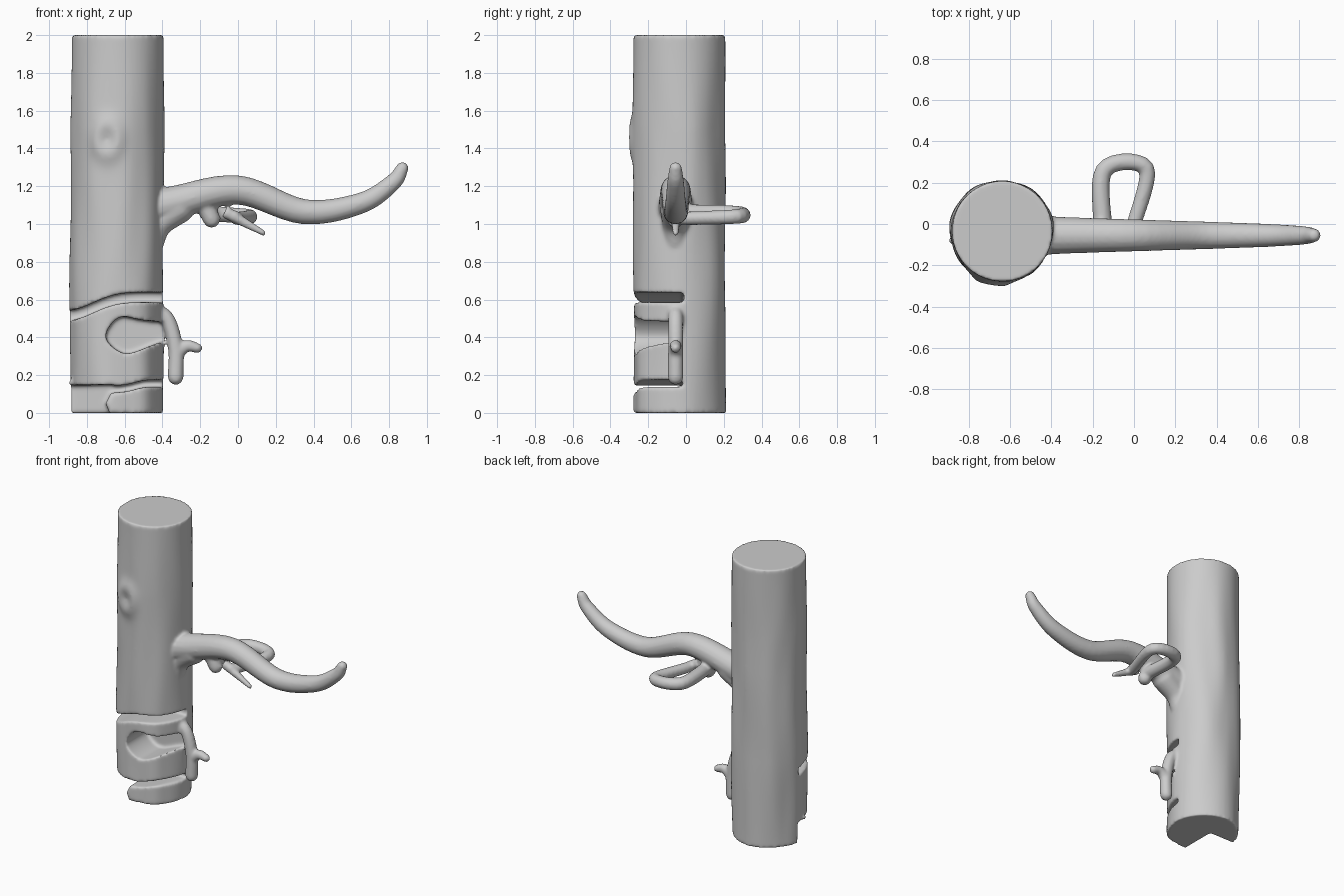
import bpy, bmesh, math
from mathutils import Vector, noise

if "Cube" in bpy.data.objects:
    bpy.data.objects.remove(bpy.data.objects["Cube"])

CX, CY, R = -0.637, -0.035, 0.243      # trunk axis and radius
LIMB_Y = -0.055                        # limbs grow in this plane


def obj_from_bm(name, bm):
    bmesh.ops.recalc_face_normals(bm, faces=bm.faces)
    me = bpy.data.meshes.new(name)
    bm.to_mesh(me)
    bm.free()
    ob = bpy.data.objects.new(name, me)
    bpy.context.collection.objects.link(ob)
    return ob


def loft(name, rings):
    """Skin a list of point rings and cap both ends."""
    bm = bmesh.new()
    vs = [[bm.verts.new(p) for p in r] for r in rings]
    n = len(vs[0])
    for a, b in zip(vs, vs[1:]):
        for i in range(n):
            bm.faces.new((a[i], a[(i + 1) % n], b[(i + 1) % n], b[i]))
    bm.faces.new(vs[0][::-1])
    bm.faces.new(vs[-1])
    return obj_from_bm(name, bm)


def spline(pts, steps=7):
    """Catmull-Rom curve through the points."""
    P = [2 * pts[0] - pts[1]] + pts + [2 * pts[-1] - pts[-2]]
    out = []
    for a, b, c, d in zip(P, P[1:], P[2:], P[3:]):
        for s in range(steps):
            t = s / steps
            out.append(0.5 * (2 * b + (c - a) * t + (2 * a - 5 * b + 4 * c - d) * t * t
                              + (3 * b - a - 3 * c + d) * t ** 3))
    return out + [pts[-1]]


def limb(name, r0, r1, *pts, sides=16):
    """Round-ended limb through (x, z) or (x, y, z) points, tapering r0 to r1."""
    pos = spline([Vector(p) if len(p) == 3 else Vector((p[0], LIMB_Y, p[1])) for p in pts])
    last = len(pos) - 1
    u = (pos[1] - pos[0]).orthogonal()
    rings = []

    def ring(c, t, r):
        w = t.cross(u)
        rings.append([c + r * (math.cos(k) * u + math.sin(k) * w)
                      for k in (math.tau * j / sides for j in range(sides))])
    for i, c in enumerate(pos):
        t = (pos[min(i + 1, last)] - pos[max(i - 1, 0)]).normalized()
        u = (u - t * u.dot(t)).normalized()
        r = r0 + (r1 - r0) * i / last
        ring(c, t, r)
    for q in (1.1, 0.7, 0.3):
        ring(c + t * r * math.cos(q), t, r * math.sin(q))
    return loft(name, rings)


def cutter(name, outline, depth):
    """Front-facing (x, z) outline pushed back to y = depth."""
    ob = loft(name, [[(p[0], y, p[1]) for p in outline] for y in (-0.6, depth)])
    ob.hide_render = True
    return ob


def slot(name, half, depth, *pts):
    """Groove cutter of constant height following a curve."""
    line = spline([Vector(p) for p in pts])
    up = Vector((0, half))
    return cutter(name, [p + up for p in line] + [p - up for p in reversed(line)], depth)


def bake(ob):
    dg = bpy.context.evaluated_depsgraph_get()
    me = bpy.data.meshes.new_from_object(ob.evaluated_get(dg))
    ob.modifiers.clear()
    ob.data = me


def trunk_point(a, z):
    """Slightly lumpy column with an oval knot on the front."""
    d = Vector((math.cos(a), math.sin(a), 0))
    fade = min(1, (2 - z) * 2)
    r = R + 0.012 * fade * (noise.noise(Vector((d.x * 1.8, d.y * 1.8, z * 1.6)))
                            + max(0, -d.x) * math.exp(-((z - 0.75) / 0.4) ** 2))
    if d.y < 0:
        e = math.hypot((CX + r * d.x + 0.69) / 0.075, (z - 1.45) / 0.11)
        r += 0.02 * math.exp(-((e - 0.7) / 0.5) ** 2)
    return Vector((CX, CY, z)) + r * d


# trunk
trunk = loft("tree_trunk", [[trunk_point(math.tau * i / 80, k / 40) for i in range(80)] for k in range(81)])

# carved openings in the lower front
cutters = [
    slot("upper_groove", 0.026, -0.01, (-0.95, 0.5), (-0.83, 0.53), (-0.62, 0.605), (-0.3, 0.61)),
    slot("lower_groove", 0.018, -0.015, (-0.75, 0.12), (-0.6, 0.13), (-0.48, 0.155), (-0.3, 0.153)),
    cutter("missing_corner", [(-0.95, 0.145), (-0.65, 0.15), (-0.7, 0.05), (-0.64, -0.1), (-0.95, -0.1)], -0.015),
    cutter("window", spline([Vector(p) for p in ((-0.3, 0.47), (-0.5, 0.49), (-0.63, 0.505), (-0.7, 0.4),
                                                 (-0.6, 0.315), (-0.45, 0.36), (-0.3, 0.42))]), -0.035),
]
for c in cutters:
    m = trunk.modifiers.new("cut", "BOOLEAN")
    m.operation, m.solver, m.object = "DIFFERENCE", "EXACT", c
bake(trunk)
for c in cutters:
    bpy.data.objects.remove(c)

# upper limbs
parts = [
    limb("main_branch", 0.1, 0.034, (-0.5, 1.07), (-0.33, 1.115), (0, 1.18), (0.35, 1.065),
         (0.65, 1.11), (0.82, 1.22), (0.87, 1.295)),
    limb("branch_collar", 0.06, 0.085, (-0.46, 0.88), (-0.42, 1.0), (-0.31, 1.09)),
    limb("branch_stub", 0.05, 0.046, (-0.17, 1.09), (-0.14, 1.025)),
    limb("looped_twig", 0.046, 0.033, (-0.15, LIMB_Y, 1.06), (-0.145, 0.26, 1.055),
         (0.06, 0.27, 1.04), (0, 0, 1.03), (-0.02, LIMB_Y, 1.04)),
    limb("pointed_twig", 0.034, 0.016, (-0.07, 1.065), (0.03, 1.01), (0.135, 0.952)),
]
# low twig and bark spike
parts += [
    limb("low_twig", 0.038, 0.042, (-0.44, 0.55), (-0.37, 0.49), (-0.33, 0.34), (-0.33, 0.19)),
    limb("low_twig_fork", 0.037, 0.027, (-0.32, 0.32), (-0.27, 0.355), (-0.215, 0.343)),
    limb("bark_spike", 0.05, 0.015, (-0.8, -0.09, 0.19), (-0.885, -0.08, 0.158)),
]

# fuse everything into one soft surface
with bpy.context.temp_override(active_object=trunk, object=trunk, selected_objects=[trunk] + parts,
                               selected_editable_objects=[trunk] + parts):
    bpy.ops.object.join()
m = trunk.modifiers.new("fuse", "REMESH")
m.mode, m.voxel_size = "VOXEL", 0.01
m = trunk.modifiers.new("soften", "SMOOTH")
m.factor, m.iterations = 0.5, 6
bake(trunk)
trunk.data.shade_smooth()
